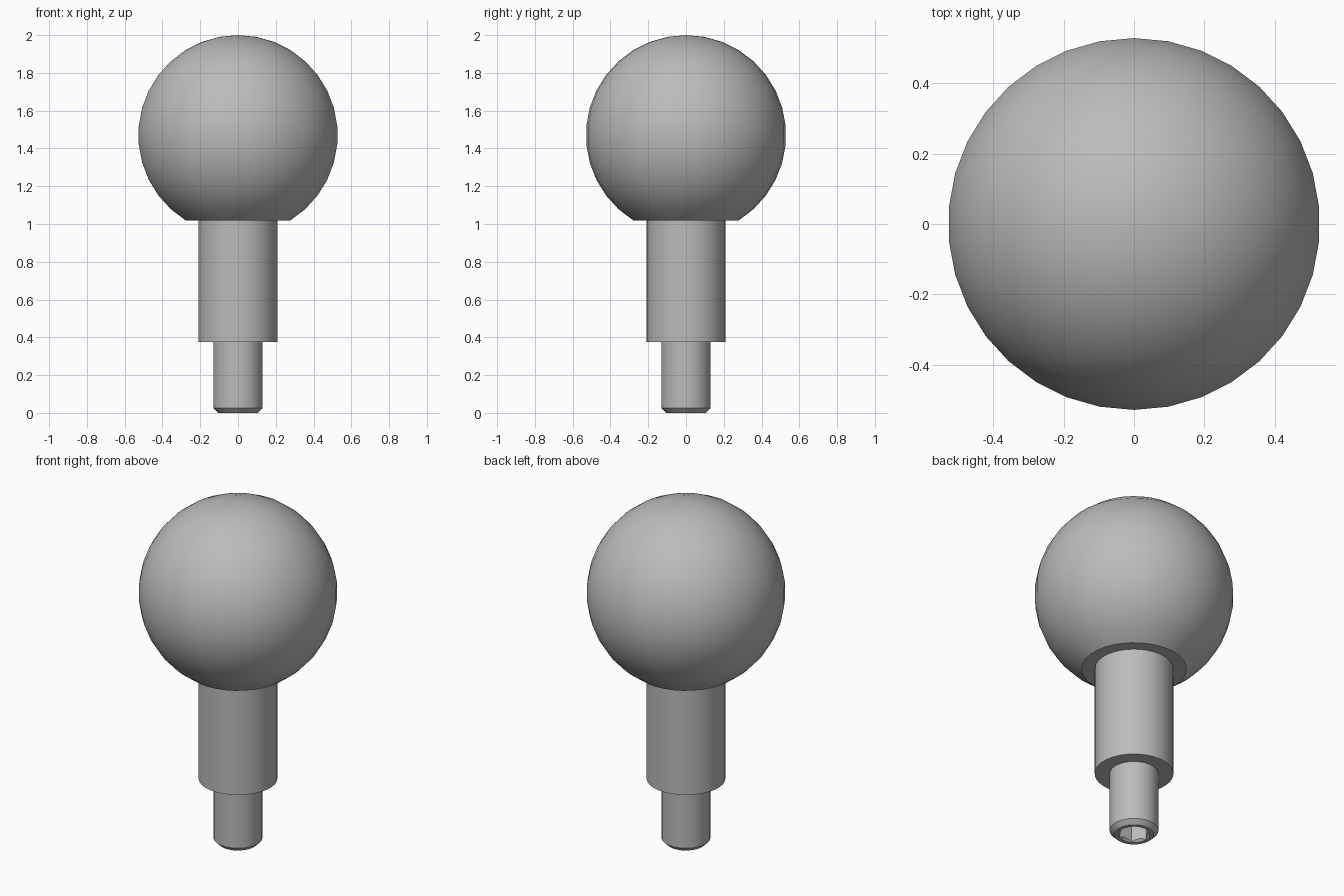
import bpy
import bmesh
from math import pi, sin, cos

cube = bpy.data.objects.get("Cube")
if cube:
    bpy.data.objects.remove(cube, do_unlink=True)

SIDES = 34
BALL_R = 0.53
BALL_Z = 2 - BALL_R
SHOULDER_Z = 0.375
SHAFT_R = 0.21
PIN_R = 0.13

metal = bpy.data.materials.new("grey metal")
metal.use_nodes = True
grey = (0.5, 0.5, 0.5, 1)
metal.diffuse_color = grey
metal.node_tree.nodes["Principled BSDF"].inputs["Base Color"].default_value = grey


def lathe(name, profile, sides=SIDES, turn=pi / 2):
    """Revolve (radius, height) points about z; zero radius closes an end."""
    bm = bmesh.new()
    rings = []
    for r, z in profile:
        if r == 0:
            rings.append([bm.verts.new((0, 0, z))] * sides)
        else:
            angles = [turn + 2 * pi * i / sides for i in range(sides)]
            rings.append([bm.verts.new((r * cos(a), r * sin(a), z)) for a in angles])
    for low, high in zip(rings, rings[1:]):
        for i in range(sides):
            j = (i + 1) % sides
            corners = dict.fromkeys((low[i], low[j], high[j], high[i]))
            bm.faces.new(list(corners))
    mesh = bpy.data.meshes.new(name)
    bm.to_mesh(mesh)
    bm.free()
    mesh.materials.append(metal)
    obj = bpy.data.objects.new(name, mesh)
    bpy.context.collection.objects.link(obj)
    return obj


def smooth(obj):
    bpy.ops.object.select_all(action='DESELECT')
    obj.select_set(True)
    bpy.context.view_layer.objects.active = obj
    bpy.ops.object.shade_smooth_by_angle(angle=pi / 6)


# Ball knob with a flat underside around the shaft
step = 2 * pi / SIDES
arc = [(BALL_R * sin(i * step), BALL_Z + BALL_R * cos(i * step)) for i in range(14, 0, -1)]
flat_z = arc[0][1]
ball = lathe("ball_knob", [(SHAFT_R, flat_z)] + arc + [(0, 2)])

# Shaft with a shoulder above the pin
shaft = lathe("shaft", [(PIN_R, SHOULDER_Z), (SHAFT_R, SHOULDER_Z), (SHAFT_R, flat_z)])

# Chamfered pin
pin = lathe("pin", [(0, 0), (0.105, 0), (PIN_R, 0.025),
                    (PIN_R, SHOULDER_Z), (0, SHOULDER_Z)])

# Hexagonal socket with a countersunk mouth
hex_cutter = lathe("hex_socket_cutter", [(0, -0.05), (0.083, -0.05), (0.083, 0.13), (0, 0.13)], 6, 0)
cone_cutter = lathe("countersink_cutter", [(0, -0.02), (0.105, -0.02), (0.065, 0.02), (0, 0.02)])
for cutter in (hex_cutter, cone_cutter):
    cut = pin.modifiers.new(cutter.name, 'BOOLEAN')
    cut.operation = 'DIFFERENCE'
    cut.solver = 'EXACT'
    cut.object = cutter
    bpy.context.view_layer.objects.active = pin
    bpy.ops.object.modifier_apply(modifier=cut.name)
    bpy.data.objects.remove(cutter, do_unlink=True)

for part in (ball, shaft, pin):
    smooth(part)
